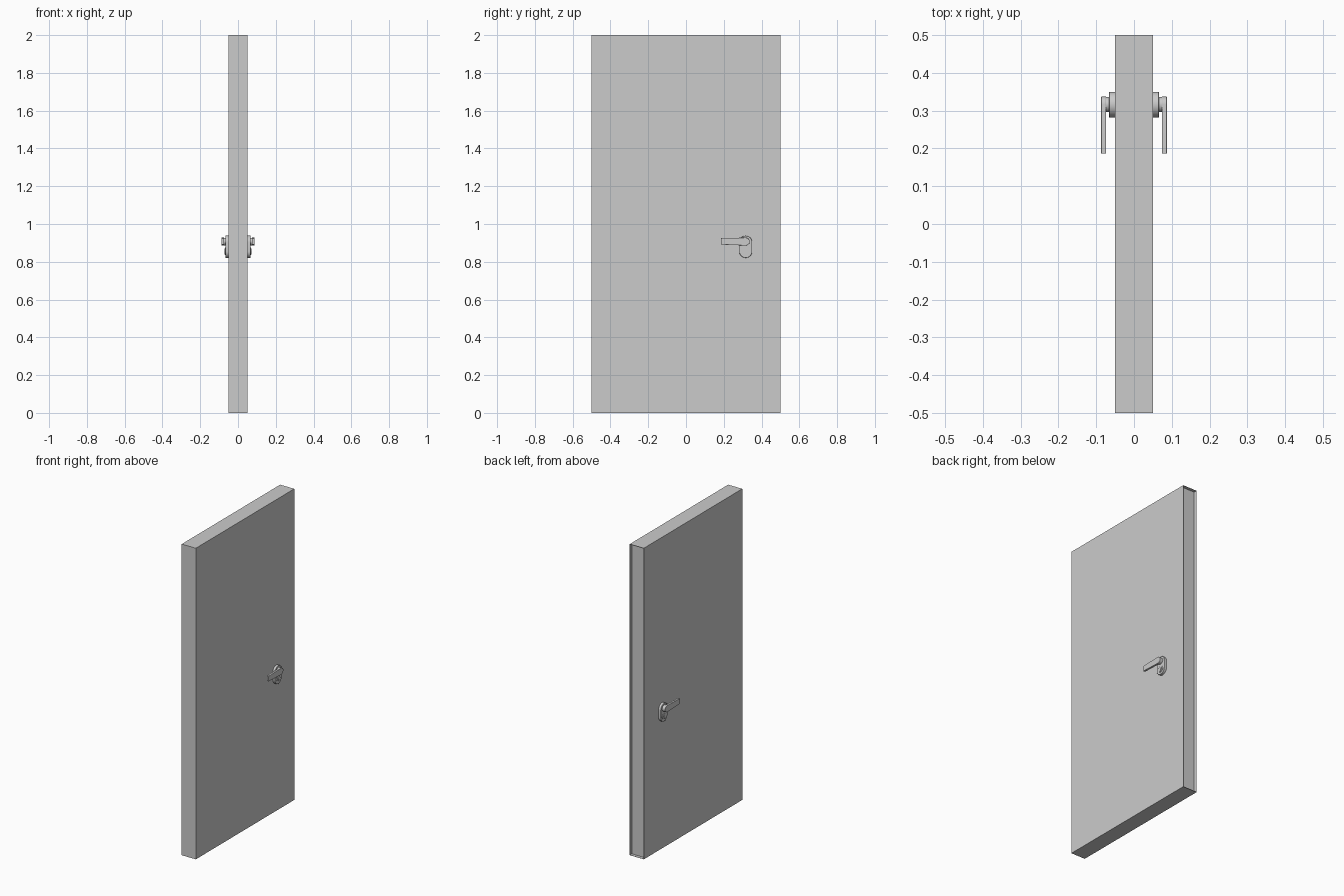
import bpy, bmesh
from math import sin, cos, pi, radians

if "Cube" in bpy.data.objects:
    bpy.data.objects.remove(bpy.data.objects["Cube"])

HANDLE_Y, LEVER_Z, LOCK_Z = 0.316, 0.907, 0.855


def arc(cy, cz, r, a0, a1, n=16):
    return [(cy + r * cos(radians(a0 + (a1 - a0) * i / n)),
             cz + r * sin(radians(a0 + (a1 - a0) * i / n))) for i in range(n + 1)]


def circle(cy, cz, r, n=32):
    return [(cy + r * cos(2 * pi * i / n), cz + r * sin(2 * pi * i / n)) for i in range(n)]


def finish(bm, name):
    bmesh.ops.recalc_face_normals(bm, faces=bm.faces)
    me = bpy.data.meshes.new(name)
    bm.to_mesh(me)
    bm.free()
    ob = bpy.data.objects.new(name, me)
    bpy.context.collection.objects.link(ob)
    return ob


def fitting(name, outline, x0, x1, bevel=0.0):
    """Extrude a y/z outline along x and mirror it to the other door face."""
    bm = bmesh.new()
    face = bm.faces.new([bm.verts.new((x0, y, z)) for y, z in outline])
    ext = bmesh.ops.extrude_face_region(bm, geom=[face])
    bmesh.ops.translate(bm, vec=(x1 - x0, 0, 0),
                        verts=[v for v in ext["geom"] if isinstance(v, bmesh.types.BMVert)])
    ob = finish(bm, name)
    if bevel:
        b = ob.modifiers.new("Bevel", "BEVEL")
        b.width, b.segments = bevel, 2
    m = ob.modifiers.new("Mirror", "MIRROR")
    m.use_axis = (True, False, False)
    m.use_mirror_merge = False
    bpy.ops.object.select_all(action='DESELECT')
    bpy.context.view_layer.objects.active = ob
    ob.select_set(True)
    bpy.ops.object.shade_smooth_by_angle(angle=radians(35))
    return ob


# Door leaf with a shallow recess in the latch edge
bm = bmesh.new()
bmesh.ops.create_cube(bm, size=1)
for v in bm.verts:
    v.co = (v.co.x * 0.1, v.co.y, v.co.z * 2 + 1)
edge = [f for f in bm.faces if f.calc_center_median().y > 0.49]
bmesh.ops.inset_region(bm, faces=edge, thickness=0.002)
ext = bmesh.ops.extrude_face_region(bm, geom=edge)
bmesh.ops.delete(bm, geom=edge, context='FACES_ONLY')
bmesh.ops.translate(bm, vec=(0, -0.02, 0),
                    verts=[v for v in ext["geom"] if isinstance(v, bmesh.types.BMVert)])
finish(bm, "door_leaf")

# Rounded backplates on both faces
fitting("backplate", arc(HANDLE_Y, 0.904, 0.034, 0, 180) + arc(HANDLE_Y, LOCK_Z, 0.034, 180, 360),
        0.049, 0.066, 0.0015)

# Lever necks and levers
fitting("lever_neck", circle(HANDLE_Y, LEVER_Z, 0.020), 0.064, 0.076)
fitting("lever", arc(HANDLE_Y, LEVER_Z, 0.021, -90, 90) +
        [(0.186, LEVER_Z + 0.018), (0.186, LEVER_Z - 0.016)], 0.074, 0.087, 0.001)

# Lock collar and key cylinder below each lever
fitting("lock_collar", circle(HANDLE_Y, LOCK_Z, 0.020), 0.064, 0.068)
fitting("lock_cylinder", arc(HANDLE_Y, LOCK_Z + 0.004, 0.011, -60, 240) +
        arc(HANDLE_Y, LOCK_Z - 0.010, 0.0055, 180, 360, 8), 0.066, 0.072)
